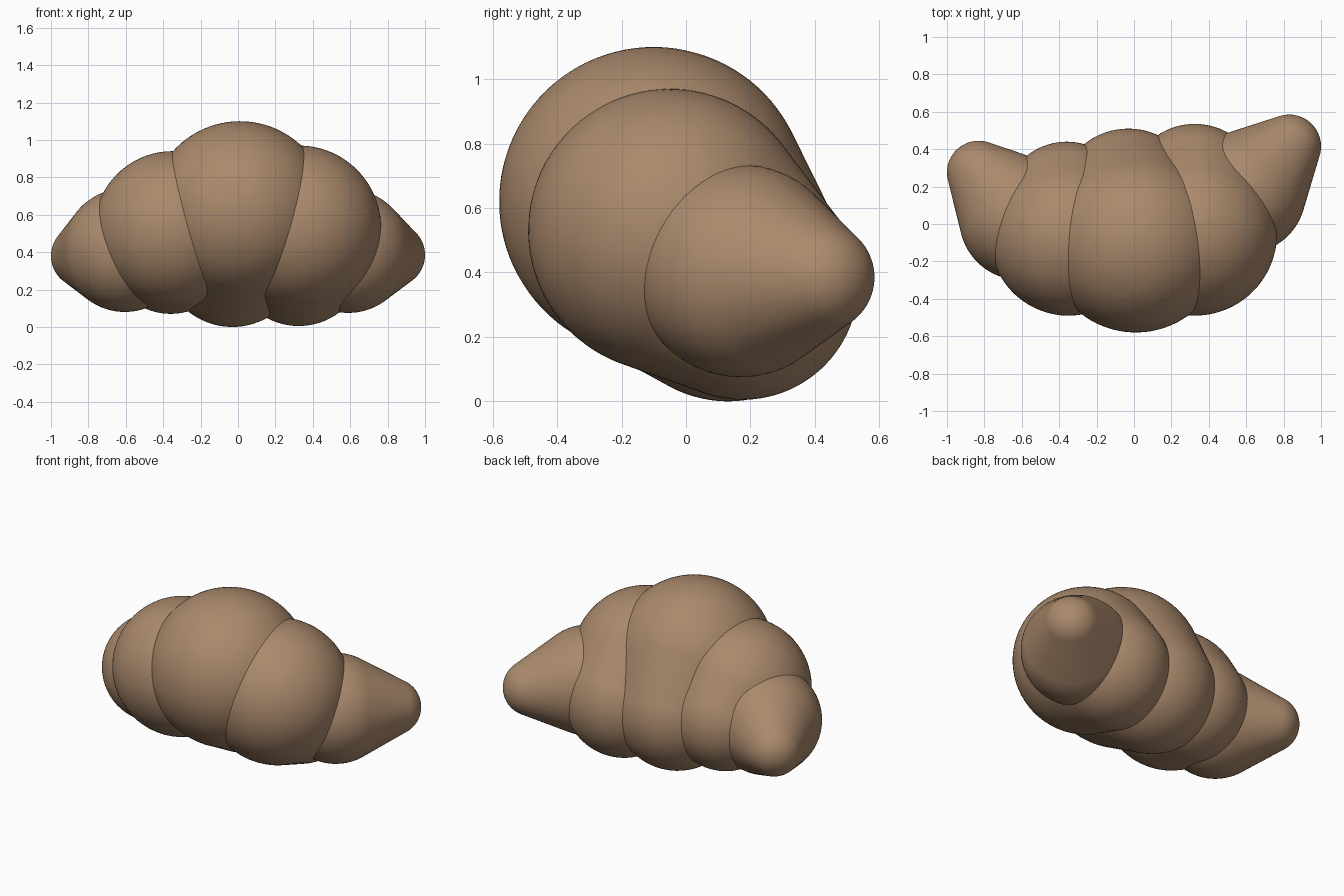
import bpy, bmesh
from mathutils import Vector, Matrix

if "Cube" in bpy.data.objects:
    bpy.data.objects.remove(bpy.data.objects["Cube"])

crust = bpy.data.materials.new("baked_crust")
crust.diffuse_color = (0.40, 0.25, 0.15, 1)
crust.use_nodes = True
crust.node_tree.nodes["Principled BSDF"].inputs["Base Color"].default_value = crust.diffuse_color


def roll(name, c1, r1, c2, r2):
    """Smooth lobe: convex hull stretched around two balls."""
    bm = bmesh.new()
    axis = Vector(c2) - Vector(c1)
    turn = axis.to_track_quat('Z', 'Y').to_matrix().to_4x4()
    for c, r in ((c1, r1), (c2, r2)):
        bmesh.ops.create_uvsphere(bm, u_segments=64, v_segments=48, radius=r,
                                  matrix=Matrix.Translation(c) @ turn)
    # keep only the points, then wrap them
    bmesh.ops.delete(bm, geom=bm.edges[:], context='EDGES_FACES')
    hull = bmesh.ops.convex_hull(bm, input=bm.verts[:])
    hidden = [v for v in bm.verts if not v.link_faces]
    bmesh.ops.delete(bm, geom=hidden, context='VERTS')
    bmesh.ops.recalc_face_normals(bm, faces=bm.faces[:])
    for f in bm.faces:
        f.smooth = True
    mesh = bpy.data.meshes.new(name)
    bm.to_mesh(mesh)
    bm.free()
    mesh.materials.append(crust)
    bpy.context.collection.objects.link(bpy.data.objects.new(name, mesh))


# Overlapping dough rolls: big upper front ball, smaller lower back ball
roll("middle_roll", (0.01, -0.10, 0.62), 0.48, (-0.03, 0.13, 0.38), 0.38)
roll("right_roll", (0.325, -0.05, 0.53), 0.44, (0.325, 0.175, 0.365), 0.36)
roll("left_roll", (-0.35, -0.07, 0.52), 0.42, (-0.36, 0.10, 0.41), 0.34)

# Tapered ends curling towards the back
roll("right_tip", (0.59, 0.17, 0.405), 0.33, (0.83, 0.415, 0.385), 0.17)
roll("left_tip", (-0.605, 0.03, 0.41), 0.33, (-0.83, 0.275, 0.38), 0.17)
